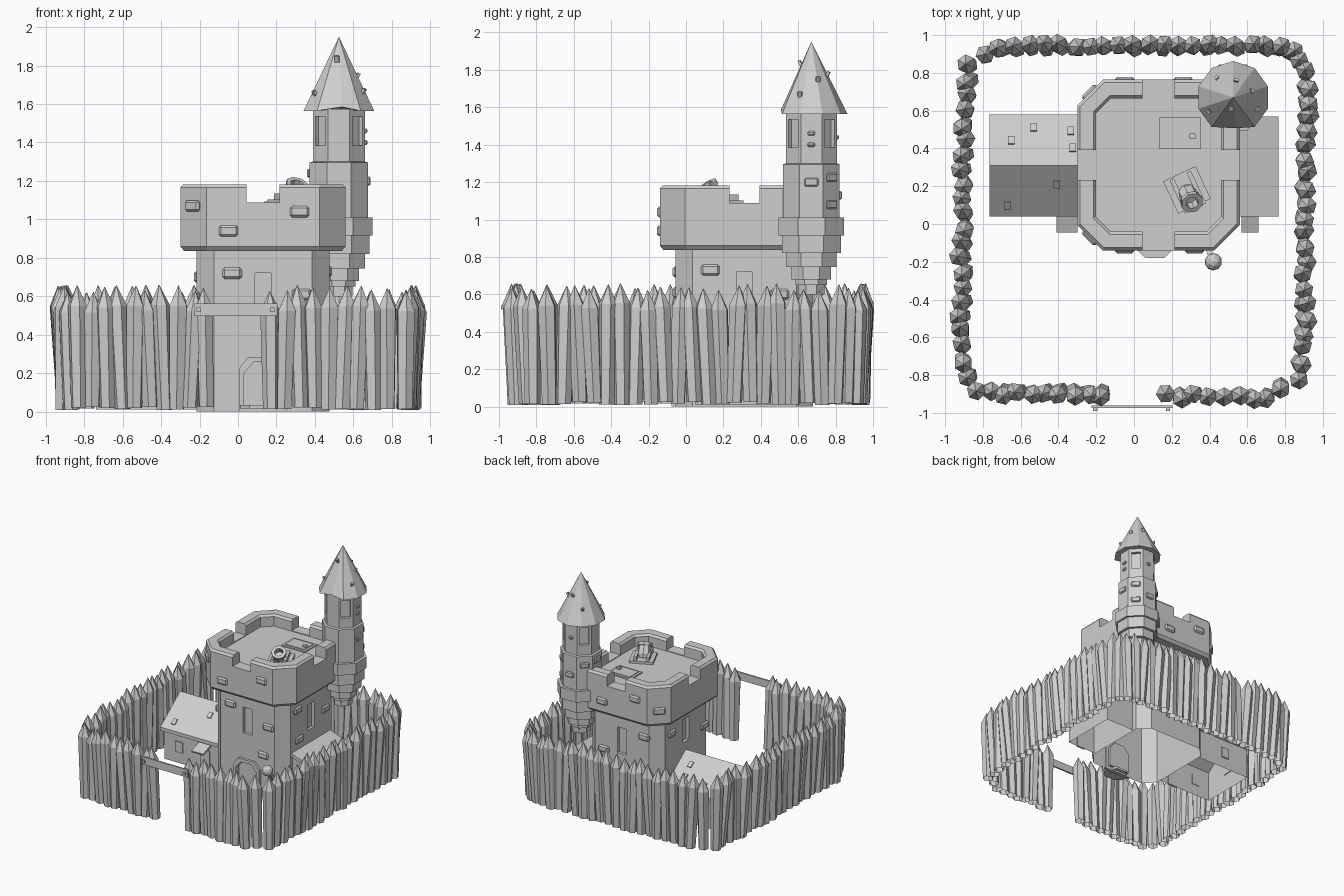
import bpy, bmesh, math, random
from mathutils import Matrix, Vector

if "Cube" in bpy.data.objects:
    bpy.data.objects.remove(bpy.data.objects["Cube"])

random.seed(4)
grey = bpy.data.materials.new("plain grey")
grey.diffuse_color = (0.62, 0.62, 0.62, 1)
grey.use_nodes = True
grey.node_tree.nodes["Principled BSDF"].inputs["Base Color"].default_value = grey.diffuse_color


def finish(name, bm, bevel=0):
    bmesh.ops.recalc_face_normals(bm, faces=bm.faces)
    me = bpy.data.meshes.new(name)
    bm.to_mesh(me)
    bm.free()
    me.materials.append(grey)
    ob = bpy.data.objects.new(name, me)
    bpy.context.collection.objects.link(ob)
    if bevel:
        m = ob.modifiers.new("bevel", 'BEVEL')
        m.width, m.segments = bevel, 1
    return ob


def add_loft(bm, rings, base=True):
    vs = [[bm.verts.new(p) for p in r] for r in rings]
    n = len(vs[0])
    for a, b in zip(vs, vs[1:]):
        for i in range(n):
            bm.faces.new((a[i], a[(i + 1) % n], b[(i + 1) % n], b[i]))
    if base:
        bm.faces.new(vs[0][::-1])
    bm.faces.new(vs[-1])


def loft(name, rings, bevel=0):
    bm = bmesh.new()
    add_loft(bm, rings)
    return finish(name, bm, bevel)


def add_box(bm, loc, size, rot=0, tilt=0):
    """Box turned about z by rot degrees after tilting about x."""
    m = (Matrix.Translation(loc) @ Matrix.Rotation(math.radians(rot), 4, 'Z')
         @ Matrix.Rotation(math.radians(tilt), 4, 'X') @ Matrix.Diagonal((*size, 1)))
    bmesh.ops.create_cube(bm, size=1, matrix=m)


def boxes(name, specs, bevel=0):
    bm = bmesh.new()
    for s in specs:
        add_box(bm, *s)
    return finish(name, bm, bevel)


def cut(ob, *cutters):
    """Subtract the cutters and bake the result."""
    for c in cutters:
        m = ob.modifiers.new("cut", 'BOOLEAN')
        m.operation, m.object, m.solver = 'DIFFERENCE', c, 'EXACT'
    ev = ob.evaluated_get(bpy.context.evaluated_depsgraph_get())
    me = bpy.data.meshes.new_from_object(ev)
    ob.modifiers.clear()
    ob.data = me


def remove_faces(ob, rule):
    bm = bmesh.new()
    bm.from_mesh(ob.data)
    gone = [f for f in bm.faces if rule(f.calc_center_median())]
    bmesh.ops.delete(bm, geom=gone, context='FACES')
    bm.to_mesh(ob.data)
    bm.free()


def chamfered(cx, cy, hx, hy, c, d, z):
    """Rectangle with cut corners, inset by d."""
    hx, hy, c = hx - d, hy - d, c - 0.586 * d
    q = [(hx, hy - c), (hx - c, hy), (c - hx, hy), (-hx, hy - c),
         (-hx, c - hy), (c - hx, -hy), (hx - c, -hy), (hx, c - hy)]
    return [(cx + x, cy + y, z) for x, y in q]


def octagon(cx, cy, apothem, z, n=8):
    r = apothem / math.cos(math.pi / n)
    return [(cx + r * math.cos((i + .5) * math.tau / n),
             cy + r * math.sin((i + .5) * math.tau / n), z) for i in range(n)]


# arched door outline
KX, KY = 0.13, 0.312


def arch(w, h, y, z0=0):
    q = [(-w, z0), (w, z0), (w, h - .06), (w - .05, h), (.05 - w, h), (-w, h - .06)]
    return [(KX + x, y, z) for x, z in q]


# keep: lower body and wider battlement in one hollow-based skin
keep = loft("keep", [chamfered(KX, KY, .345, .368, .09, 0, z) for z in (0, .836)] +
            [chamfered(KX, KY, .43, .452, .135, d, z) for d, z in (
                (.02, .836), (0, .86), (0, 1.165), (.015, 1.182), (.085, 1.182), (.1, 1.165), (.1, 1.083))])
frame = loft("door_frame", [arch(.125, .285, -.078), arch(.125, .285, -.05)])
hole = loft("door_cutter", [arch(.098, .258, -.1, .03), arch(.098, .258, -.03, .03)])
cutters = [boxes("notch_cutter_front", [((KX, KY, 1.189), (.17, 1.2, .2))]),
           boxes("notch_cutter_side", [((KX, KY, 1.189), (1.2, .16, .2))]),
           boxes("window_cutter", [
               ((KX, -.056, .61), (.085, .05, .22)), ((KX, .68, .61), (.085, .05, .22)),
               ((.475, KY, .61), (.05, .085, .22)), ((-.215, KY, .66), (.05, .085, .2))])]
cut(keep, hole, *cutters)
cut(frame, hole)
remove_faces(keep, lambda c: c.z < .001)
loft("door_step", [chamfered(.11, -.1, .1, .08, .05, 0, z) for z in (0.015, .035)])

# side house on the left with gabled roof
house = loft("house_walls", [[(x, y, z) for y, z in ((.065, 0.01), (.555, 0.01), (.555, .27), (.31, .46), (.065, .27))]
                             for x in (-.74, -.215)])
remove_faces(house, lambda c: c.z < .02 or c.x > -.22)
loft("house_roof", [[(x, y, z) for y, z in (
    (.04, .255), (.04, .285), (.31, .49), (.58, .285), (.58, .255), (.31, .46))] for x in (-.765, -.215)])
# lean-to on the right
lean_to = loft("lean_to_walls", [[(x, y, z) for x, z in ((.475, 0.01), (.745, 0.01), (.745, .28), (.475, .36))]
                                 for y in (.06, .55)])
remove_faces(lean_to, lambda c: c.z < .02 or c.x < .48)
loft("lean_to_roof", [[(x, y, z) for x, z in (
    (.475, .36), (.765, .265), (.765, .295), (.475, .39))] for y in (.04, .57)])
boxes("awnings", [((-.355, 0.01, .22), (.11, .11, .015), 0, 20), ((.615, .01, .22), (.09, .11, .015), 0, 20)])
boxes("house_doors_windows", [
    ((-.355, .062, .1), (.09, .016, .18)), ((-.6, .062, .15), (.07, .016, .09)),
    ((.615, .057, .1), (.08, .016, .18)), ((.748, .31, .17), (.016, .08, .09)),
    ((-.742, .31, .22), (.016, .09, .12)), ((-.5, .557, .15), (.07, .016, .09))])
slope = math.degrees(math.atan2(.205, .27))
boxes("loose_shingles", [((x, y, .49 - abs(y - .31) * .76), (.034, .05, .02), 0, slope if y < .31 else -slope)
                         for x, y in ((-.65, .44), (-.53, .51), (-.335, .49), (-.325, .4), (-.41, .21), (-.67, .1))])

# turret: stepped corbels, shaft, lookout
TX, TY = .525, .67
rings = [(.07, .6), (.07, .65), (.085, .65), (.085, .68), (.105, .68), (.105, .745), (.135, .745), (.135, .82),
         (.158, .82), (.158, .915), (.175, .915), (.175, 1.01), (.152, 1.01), (.152, 1.295), (.136, 1.3), (.136, 1.575)]
turret = loft("turret", [octagon(TX, TY, a, z) for a, z in rings])
cutters.append(boxes("turret_window_cutter", [
    ((TX + .136 * math.cos(math.radians(a)), TY + .136 * math.sin(math.radians(a)), 1.46), (.05, .075, .15), a)
    for a in (45, 135, 225, 315)]))
cut(turret, cutters[-1])
for c in cutters + [hole]:
    bpy.data.objects.remove(c)
# spire with one dented eave corner
bm = bmesh.new()
N = 10
ring = [bm.verts.new((TX + .193 * math.cos(t), TY + .193 * math.sin(t), 1.565))
        for t in [math.radians(-90 + 36 * i) for i in range(N)]]
ring[0].co += Vector((.015, .03, .02))
tip, under = bm.verts.new((TX, TY, 1.95)), bm.verts.new((TX, TY, 1.575))
for i in range(N):
    bm.faces.new((ring[i], ring[(i + 1) % N], tip))
    bm.faces.new((ring[(i + 1) % N], ring[i], under))
finish("turret_spire", bm)
shingles = []
for a, z in ((-100, 1.83), (20, 1.74), (-25, 1.66), (80, 1.77), (130, 1.68), (-150, 1.65)):
    r = .184 * (1.95 - z) / .385
    t = math.radians(a)
    shingles.append(((TX + r * math.cos(t), TY + r * math.sin(t), z), (.024, .014, .045), a + 90, 26))
boxes("spire_shingles", shingles)

# raised bricks: (x, y, z, facing angle)
wall = [(-.05, -.14, .94, 0), (.32, -.14, 1.04, 0), (-.235, -.073, 1.07, -45), (-.03, -.056, .72, 0),
        (.33, -.056, .61, 0), (.28, -.056, .36, 0), (.475, .13, .73, 90), (.475, .15, .47, 90), (.475, .5, .6, 90),
        (-.215, .06, .6, 90), (-.215, .5, .7, 90),
        (-.05, .764, 1.05, 0), (.26, .764, .95, 0), (-.235, .697, .97, 45), (-.08, .68, .7, 0), (.3, .68, .5, 0)]
boxes("keep_bricks", [((x, y, z), (.1, .03, .058), a) for x, y, z, a in wall], .011)
turn = []
for a, z, r in ((0, 1.2, .152), (0, 1.46, .136), (0, 1.4, .136), (45, 1.08, .152), (45, 1.225, .152),
                (90, 1.13, .152), (90, 1.44, .136), (135, 1.22, .152), (180, 1.24, .152)):
    t = math.radians(a)
    w = .075 if z < 1.3 else .04
    turn.append(((TX + r * math.cos(t), TY + r * math.sin(t), z), (w, .026, w * .6), a + 90))
boxes("turret_bricks", turn, .007)

# roof top: hatch, and small tilted barrel on a cradle
boxes("roof_hatch", [((.245, .48, 1.086), (.22, .165, .014)), ((.245, .48, 1.092), (.18, .125, .014)),
                     ((.31, .465, 1.105), (.03, .03, .016))])
boxes("cradle", [((.28, .18, 1.09), (.19, .19, .025), 25), ((.24, .15, 1.11), (.025, .19, .05), 25),
                 ((.33, .19, 1.11), (.025, .19, .05), 25)])
bm = bmesh.new()
add_loft(bm, [[(r * math.cos(i * math.tau / 8), r * math.sin(i * math.tau / 8), z) for i in range(8)]
              for r, z in ((.04, -.05), (.055, -.02), (.05, .05), (.06, .05), (.06, .075), (.035, .075), (.035, .02))])
bm.transform(Matrix.Translation((.29, .15, 1.125)) @ Matrix.Rotation(math.radians(25), 4, 'Z')
             @ Matrix.Rotation(math.radians(35), 4, 'X'))
finish("barrel", bm)

# lantern on an arm beside the door
boxes("lantern_arm", [((.39, -.12, .24), (.03, .03, .19), 20, 50)])
bm = bmesh.new()
bmesh.ops.create_icosphere(bm, subdivisions=2, radius=.046, matrix=Matrix.Translation((.42, -.2, .32)))
finish("lantern", bm)

# palisade: pointed six-sided stakes along a rounded square, open at the gate
path = [Vector(p) for p in ((.17, -.9), (.7, -.91), (.86, -.82), (.895, -.65), (.905, .8), (.83, .91), (.7, .94),
                            (-.7, .93), (-.87, .84), (-.895, .6), (-.905, -.72), (-.83, -.88), (-.17, -.9))]
bm = bmesh.new()
for a, b in zip(path, path[1:]):
    along = (b - a).normalized()
    out = Vector((along.y, -along.x))
    count = max(1, round((b - a).length / .077))
    for i in range(count + (b == path[-1])):
        p = a.lerp(b, i / count) + out * random.uniform(-.008, .01)
        lean = out * random.uniform(.0, .035) + along * random.uniform(-.03, .03)
        top, twist = random.uniform(.62, .66), random.uniform(0, 1)
        rings = []
        for r, z in ((.042, random.uniform(.008, .025)), (.051, top - .105), (.002, top)):
            c = p + lean * (z / .6 - .3)
            rings.append([(c.x + r * math.cos(twist + k * math.tau / 6),
                           c.y + r * math.sin(twist + k * math.tau / 6), z) for k in range(6)])
        add_loft(bm, rings, base=False)
finish("palisade_stakes", bm)
# gate beam with nails
boxes("gate_beam", [((-.01, -.967, .53), (.43, .014, .065))])
boxes("gate_nails", [((x, -.98, .53), (.022, .02, .022), 45 * 0, 0) for x in (-.205, .18)])
# foot marker of the gate: thin sill so the model rests on the ground
boxes("gate_sill", [((.11, -.06, .008), (.12, .03, .016))])
